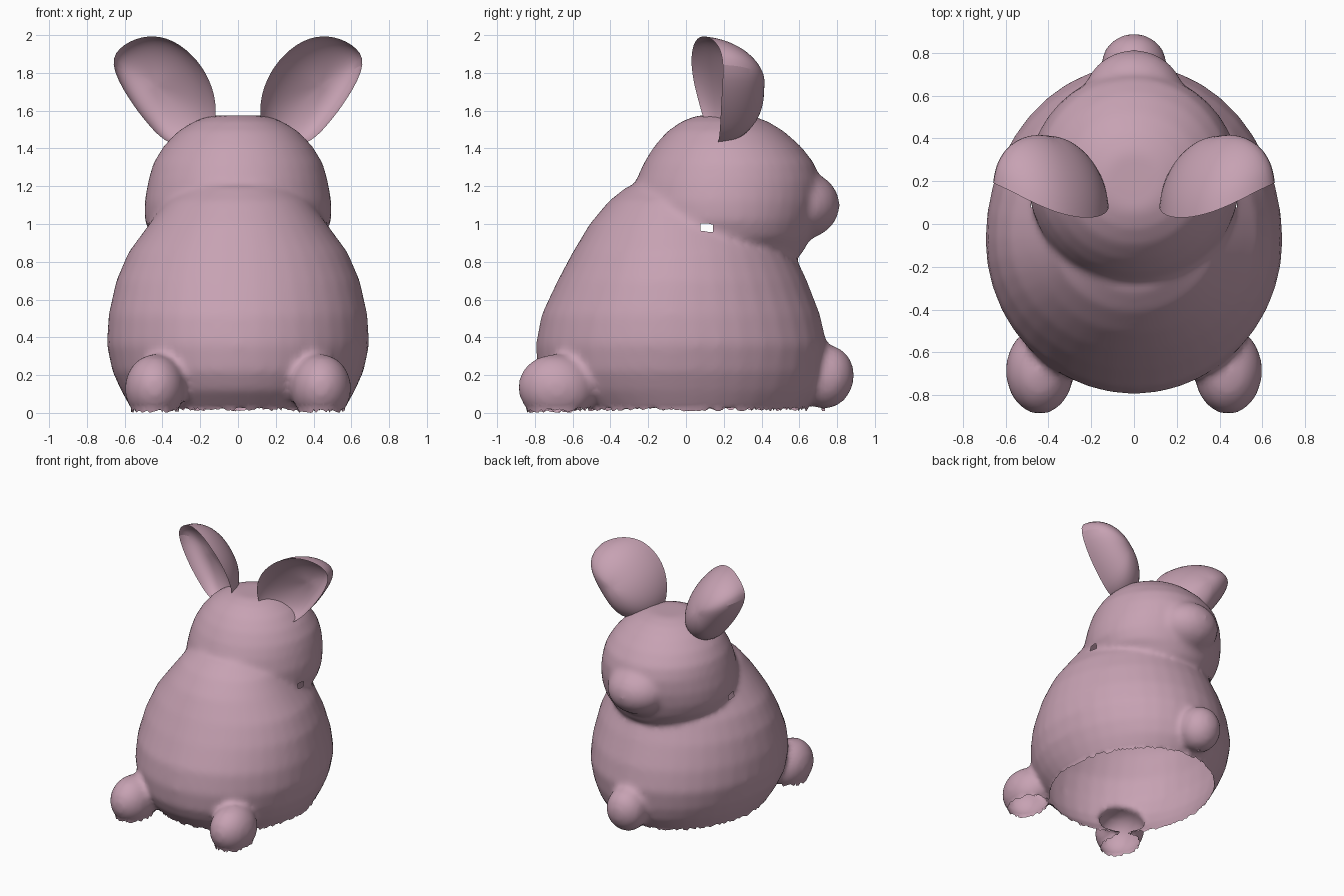
import bpy, bmesh, math, random
from mathutils import Vector, Matrix

random.seed(4)
if "Cube" in bpy.data.objects:
    bpy.data.objects.remove(bpy.data.objects["Cube"])

pink = bpy.data.materials.new("dusty_pink")
pink.use_nodes = True
pink.diffuse_color = (0.57, 0.36, 0.45, 1)
pink.node_tree.nodes["Principled BSDF"].inputs["Base Color"].default_value = pink.diffuse_color


def make_object(name, bm):
    bmesh.ops.recalc_face_normals(bm, faces=bm.faces)
    mesh = bpy.data.meshes.new(name)
    bm.to_mesh(mesh)
    bm.free()
    mesh.materials.append(pink)
    obj = bpy.data.objects.new(name, mesh)
    bpy.context.collection.objects.link(obj)
    return obj


def smooth(obj, angle):
    bpy.ops.object.select_all(action="DESELECT")
    obj.select_set(True)
    bpy.context.view_layer.objects.active = obj
    bpy.ops.object.shade_smooth_by_angle(angle=math.radians(angle))


def loft(bm, rings, shift, n=40):
    """Closed stack of egg-shaped rings: height, y min, y max, half width."""
    loops = []
    for z, y0, y1, w in rings:
        yc = (y0 + y1) / 2 - shift
        loop = []
        for i in range(n):
            a = math.tau * i / n
            s = math.sin(a)
            y = yc + s * ((y1 - yc) if s > 0 else (yc - y0))
            loop.append(bm.verts.new((w * math.cos(a), y, z)))
        loops.append(loop)
    for a, b in zip(loops, loops[1:]):
        for i in range(n):
            j = (i + 1) % n
            bm.faces.new((a[i], a[j], b[j], b[i]))
    bm.faces.new(loops[0][::-1])
    bm.faces.new(loops[-1])


def ball(bm, centre, radii, tilt=0):
    m = (Matrix.Translation(centre) @ Matrix.Rotation(math.radians(tilt), 4, "X")
         @ Matrix.Diagonal((*radii, 1)))
    bmesh.ops.create_uvsphere(bm, u_segments=24, v_segments=16, radius=1, matrix=m)


# Solid torso, head, muzzle, feet and tail, fused into one skin
bm = bmesh.new()
loft(bm, [(-0.06, -0.55, 0.55, 0.50), (0.03, -0.65, 0.64, 0.57),
          (0.12, -0.74, 0.70, 0.62), (0.22, -0.785, 0.73, 0.665),
          (0.36, -0.795, 0.745, 0.695), (0.52, -0.765, 0.71, 0.685),
          (0.70, -0.68, 0.64, 0.645), (0.85, -0.60, 0.57, 0.58),
          (1.00, -0.51, 0.48, 0.47), (1.12, -0.41, 0.38, 0.38),
          (1.20, -0.31, 0.28, 0.27)], 0.05)
loft(bm, [(0.79, 0.10, 0.53, 0.20), (0.85, -0.10, 0.62, 0.36),
          (0.93, -0.22, 0.66, 0.46), (1.02, -0.28, 0.69, 0.495),
          (1.12, -0.29, 0.71, 0.495), (1.23, -0.265, 0.71, 0.475),
          (1.32, -0.225, 0.68, 0.45), (1.41, -0.17, 0.61, 0.395),
          (1.49, -0.10, 0.52, 0.32), (1.545, -0.02, 0.43, 0.23),
          (1.575, 0.06, 0.34, 0.14)], 0.0)
ball(bm, (0, 0.58, 1.10), (0.24, 0.235, 0.19))
ball(bm, (0, 0.74, 0.19), (0.155, 0.15, 0.17), -12)
for side in (-1, 1):
    ball(bm, (side * 0.44, -0.685, 0.13), (0.16, 0.205, 0.18), -8)
body = make_object("body", bm)
remesh = body.modifiers.new("fuse", "REMESH")
remesh.mode = "VOXEL"
remesh.voxel_size = 0.022
relax = body.modifiers.new("relax", "SMOOTH")
relax.factor = 0.5
relax.iterations = 8

fused = body.evaluated_get(bpy.context.evaluated_depsgraph_get()).to_mesh()
bm = bmesh.new()
bm.from_mesh(fused)
body.modifiers.clear()

# Open underside with a slightly ragged rim
bmesh.ops.bisect_plane(bm, geom=bm.verts[:] + bm.edges[:] + bm.faces[:],
                       plane_co=(0, 0, 0.025), plane_no=(0, 0, -1), clear_outer=True)
for v in bm.verts:
    if v.is_boundary:
        v.co.z = random.uniform(0.008, 0.03)
        if v.co.y < -0.6 and abs(v.co.x) > 0.3:
            v.co.z -= 0.008

# Small round hole on each flank
holes = [v for v in bm.verts if math.hypot(v.co.y - 0.11, v.co.z - 0.98) < 0.017
         and abs(v.co.x) > 0.3]
bmesh.ops.delete(bm, geom=holes, context="VERTS")
bm.to_mesh(body.data)
bm.free()
if not body.data.materials:
    body.data.materials.append(pink)
smooth(body, 50)

# Spoon-shaped ears: one rim, a deep back shell and a shallower hollow
RIM = [(0.36, 0.17, 1.40), (0.48, 0.18, 1.53), (0.58, 0.185, 1.66),
       (0.69, 0.20, 1.86), (0.61, 0.17, 1.955), (0.48, 0.10, 2.005),
       (0.34, 0.04, 1.98), (0.21, 0.02, 1.87), (0.13, 0.04, 1.73),
       (0.105, 0.09, 1.56), (0.17, 0.13, 1.42)]


def ear(name, side):
    bm = bmesh.new()
    rim = [Vector((side * x, y, z)) for x, y, z in RIM]
    edge = [bm.verts.new(p) for p in rim]
    n = len(rim)
    for depth, cx in ((0.29, 0.38), (0.15, 0.44)):
        centre = Vector((side * cx, 0.12, 1.73))
        prev = edge
        for s in (0.96, 0.8, 0.55, 0.28):
            push = Vector((0, depth * math.sqrt(1 - s * s), 0))
            loop = [bm.verts.new(centre.lerp(p, s) + push) for p in rim]
            for i in range(n):
                j = (i + 1) % n
                bm.faces.new((prev[i], prev[j], loop[j], loop[i]))
            prev = loop
        tip = bm.verts.new(centre + Vector((0, depth, 0)))
        for i in range(n):
            bm.faces.new((prev[i], prev[(i + 1) % n], tip))
    obj = make_object(name, bm)
    sub = obj.modifiers.new("round", "SUBSURF")
    sub.levels = sub.render_levels = 2
    for e in obj.data.edges:
        if all(v < n for v in e.vertices):
            crease = obj.data.attributes.get("crease_edge") or \
                obj.data.attributes.new("crease_edge", "FLOAT", "EDGE")
            crease.data[e.index].value = 0.6
    smooth(obj, 60)


ear("left_ear", 1)
ear("right_ear", -1)
